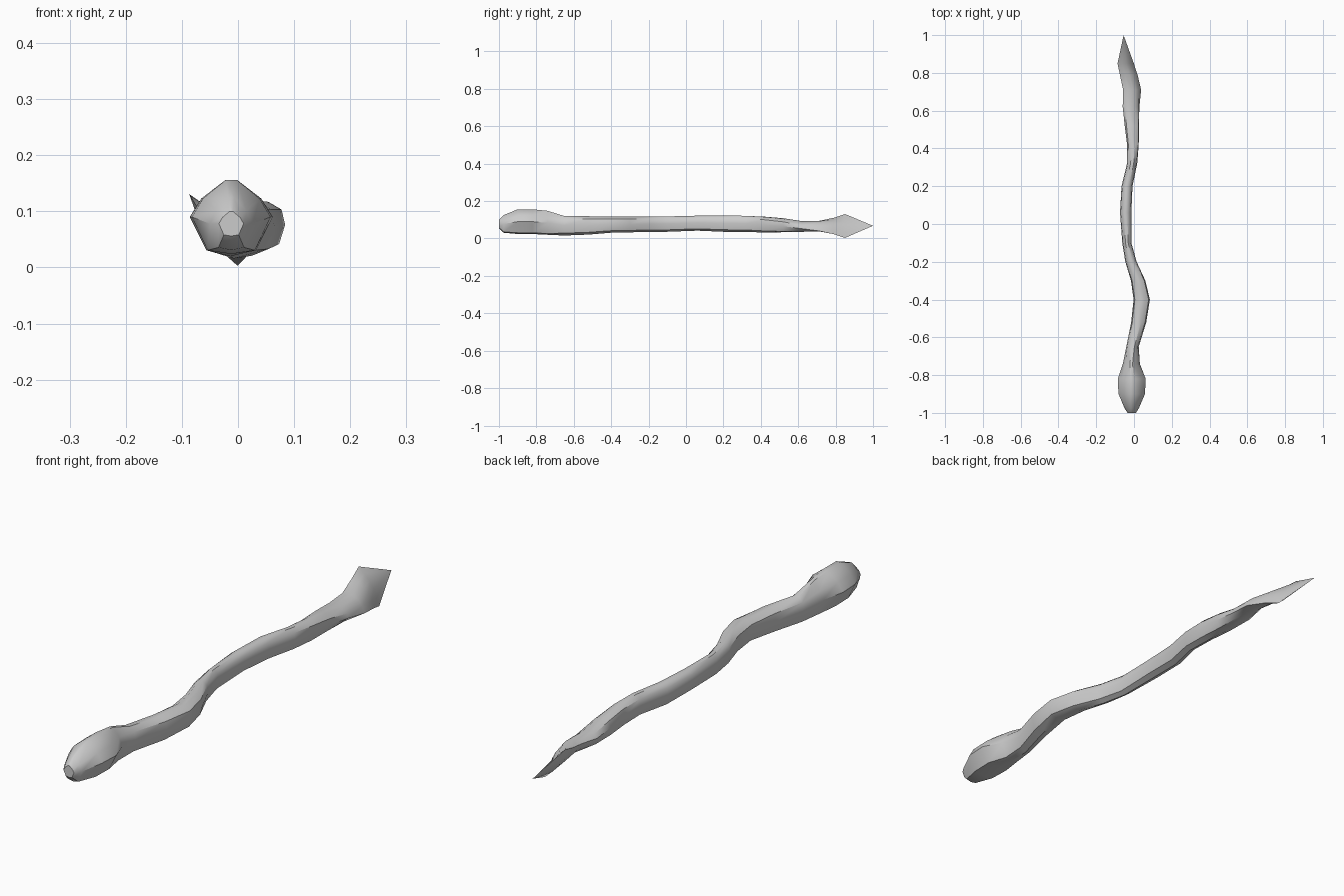
import bpy, bmesh
from math import cos, sin, radians

# Unit sections: keeled head with flat chin, slightly boxy body, thin lens for the fin
HEAD = [(1, 0), (.72, .5), (.14, 1), (-.14, 1), (-.72, .5), (-1, 0), (-.6, -.9), (0, -1), (.6, -.9)]
BODY = [(1, .05), (.85, .68), (.3, 1), (-.3, 1), (-.85, .68), (-1, .05), (-.75, -.75), (0, -1), (.75, -.75)]
FIN = [(1, 0), (.6, .6), (.2, 1), (-.2, 1), (-.6, .6), (-1, 0), (-.5, -.7), (0, -1), (.5, -.7)]

# Stations: y, centre x, centre z, half width, half height, twist in degrees, section
STATIONS = [
    (-1.00, -.012, .078, .022, .022, 0, HEAD),
    (-.975, -.012, .078, .038, .047, 0, HEAD),
    (-.90, -.012, .090, .070, .066, 0, HEAD),
    (-.82, -.012, .090, .074, .066, 0, HEAD),
    (-.74, -.014, .084, .045, .064, 0, HEAD),
    (-.65, -.008, .068, .033, .052, 0, BODY),
    (-.52, .025, .070, .040, .049, 0, BODY),
    (-.40, .041, .074, .043, .043, 0, BODY),
    (-.30, .022, .075, .038, .042, 0, BODY),
    (-.20, -.016, .076, .030, .041, 0, BODY),
    (-.10, -.038, .077, .024, .041, 0, BODY),
    (.06, -.044, .082, .030, .040, 0, BODY),
    (.20, -.037, .080, .029, .044, 0, BODY),
    (.32, -.010, .078, .027, .043, 0, BODY),
    (.42, -.006, .074, .031, .042, -5, BODY),
    (.52, -.012, .070, .038, .037, -10, BODY),
    (.62, -.016, .064, .046, .026, -16, BODY),
    (.71, -.010, .066, .054, .024, -28, FIN),
    (.79, -.028, .067, .064, .022, -43, FIN),
    (.85, -.044, .067, .077, .014, -56, FIN),
]


def ring(bm, y, cx, cz, a, b, twist, section):
    c, s = cos(radians(twist)), sin(radians(twist))
    return [bm.verts.new((cx + u * a * c - v * b * s, y, cz + u * a * s + v * b * c))
            for u, v in section]


bm = bmesh.new()
rings = [ring(bm, *st) for st in STATIONS]
n = len(HEAD)
for r0, r1 in zip(rings, rings[1:]):
    for i in range(n):
        j = (i + 1) % n
        bm.faces.new((r0[i], r0[j], r1[j], r1[i]))

# Blunt snout cap and pointed tail tip
bm.faces.new(rings[0])
tip = bm.verts.new((-.055, 1.0, .068))
for i in range(n):
    bm.faces.new((rings[-1][i], rings[-1][(i + 1) % n], tip))
bmesh.ops.recalc_face_normals(bm, faces=bm.faces)

mesh = bpy.data.meshes.new("eel_body")
bm.to_mesh(mesh)
bm.free()
body = bpy.data.objects.new("eel_body", mesh)
bpy.context.collection.objects.link(body)
bpy.context.view_layer.objects.active = body
body.select_set(True)
bpy.ops.object.shade_smooth_by_angle(angle=radians(40))
